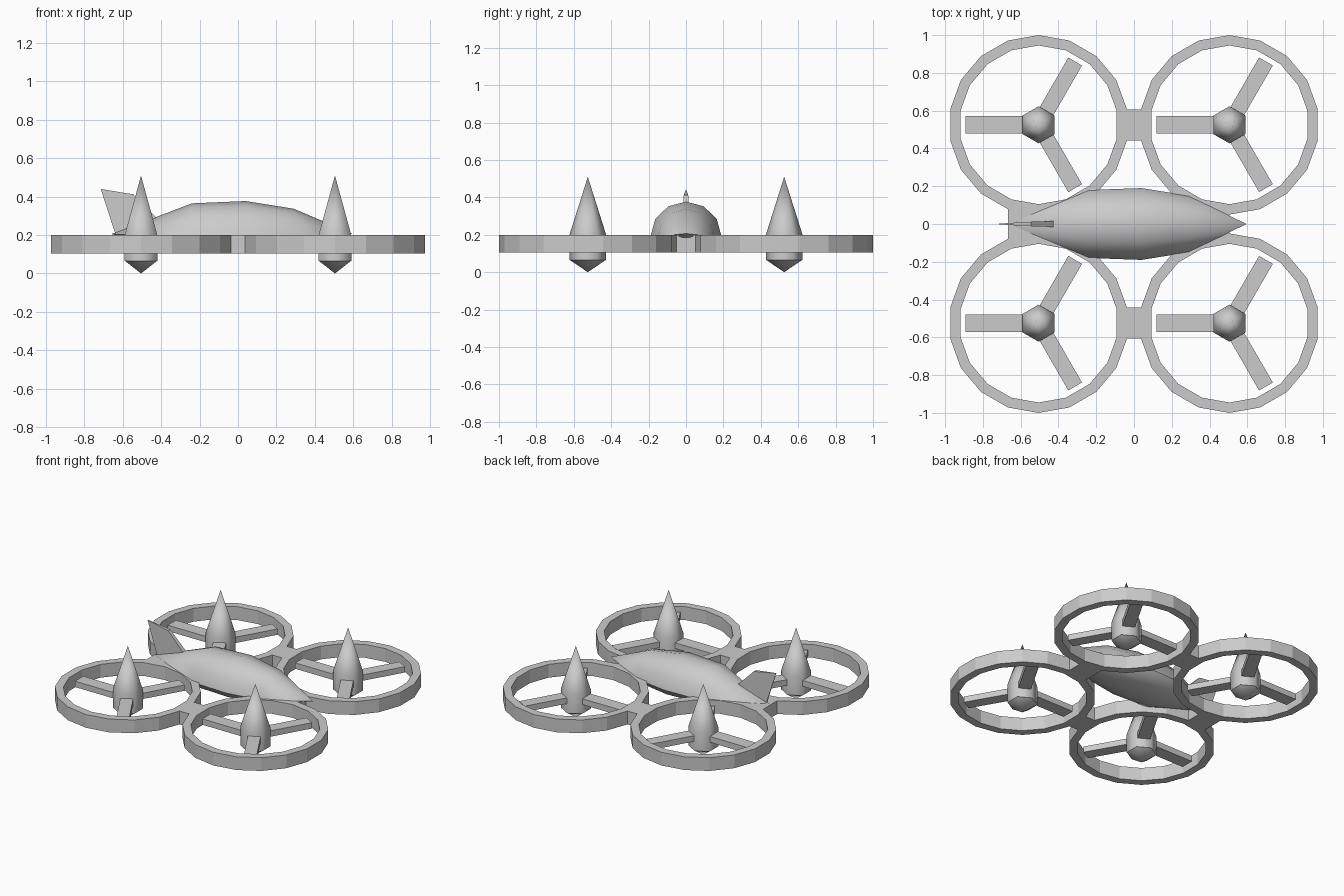
import bpy, bmesh, math
from mathutils import Matrix, Vector

cube = bpy.data.objects.get("Cube")
if cube:
    bpy.data.objects.remove(cube, do_unlink=True)

grey = bpy.data.materials.new("plain_grey")
grey.use_nodes = True
grey.diffuse_color = (0.6, 0.6, 0.6, 1)
grey.node_tree.nodes["Principled BSDF"].inputs["Base Color"].default_value = (0.6, 0.6, 0.6, 1)

RX, RY = 0.505, 0.525          # rotor centres
R_OUT, R_IN, SIDES = 0.475, 0.42, 18
Z0, Z1 = 0.105, 0.20           # duct height


def finish(name, bm, smooth=None):
    bmesh.ops.recalc_face_normals(bm, faces=bm.faces)
    mesh = bpy.data.meshes.new(name)
    bm.to_mesh(mesh)
    bm.free()
    mesh.materials.append(grey)
    obj = bpy.data.objects.new(name, mesh)
    bpy.context.collection.objects.link(obj)
    if smooth:
        bpy.ops.object.select_all(action='DESELECT')
        obj.select_set(True)
        bpy.context.view_layer.objects.active = obj
        bpy.ops.object.shade_smooth_by_angle(angle=math.radians(smooth))
    return obj


def loft(name, loops, smooth=None, closed=False, caps=True):
    """Skin a series of equal-length loops; a one-point loop is a tip."""
    bm = bmesh.new()
    rows = [[bm.verts.new(p) for p in loop] for loop in loops]
    pairs = list(zip(rows, rows[1:])) + ([(rows[-1], rows[0])] if closed else [])
    for a, b in pairs:
        n = max(len(a), len(b))
        for i in range(n):
            j = (i + 1) % n
            if len(a) == 1:
                bm.faces.new((a[0], b[i], b[j]))
            elif len(b) == 1:
                bm.faces.new((a[i], a[j], b[0]))
            else:
                bm.faces.new((a[i], a[j], b[j], b[i]))
    if caps and not closed:
        for row in (rows[0], rows[-1]):
            if len(row) > 2:
                bm.faces.new(row)
    return finish(name, bm, smooth)


def prism(name, outline, z0, z1):
    return loft(name, [[(x, y, z) for x, y in outline] for z in (z0, z1)])


def circle(cx, cy, z, r, n):
    # first vertex points along +y
    return [(cx + r * math.sin(math.tau * i / n), cy + r * math.cos(math.tau * i / n), z)
            for i in range(n)]


# Four ducted rotors
for end, sx in (("nose", 1), ("tail", -1)):
    for side, sy in (("left", 1), ("right", -1)):
        tag = f"{end}_{side}"
        cx, cy = sx * RX, sy * RY
        loft(f"duct_{tag}", [circle(cx, cy, Z0, R_OUT, SIDES), circle(cx, cy, Z1, R_OUT, SIDES),
                             circle(cx, cy, Z1, R_IN, SIDES), circle(cx, cy, Z0, R_IN, SIDES)],
             closed=True)
        # Six-sided spinner hub and its pointed underside
        loft(f"hub_{tag}", [circle(cx, cy, 0.065, 0.098, 6), circle(cx, cy, Z1, 0.098, 6),
                            [(cx, cy, 0.51)]], smooth=65)
        loft(f"hub_cap_{tag}", [circle(cx, cy, 0.065, 0.096, 6), [(cx, cy, 0.0)]], smooth=65)
        # Three flat blades
        for k, (angle, w) in enumerate(((180, 0.047), (60, 0.042), (-60, 0.042))):
            turn = Matrix.Rotation(math.radians(angle), 2)
            pts = [turn @ Vector(p) + Vector((cx, cy))
                   for p in ((0.03, -w), (0.387, -w), (0.387, w), (0.03, w))]
            prism(f"blade_{tag}_{k + 1}", pts, 0.13, 0.172)

# Blocks joining the ducts across the length
bx = RX - R_OUT * math.cos(math.radians(10))
by = R_OUT * math.sin(math.radians(10))
for side, sy in (("left", 1), ("right", -1)):
    c = sy * RY
    prism(f"long_bridge_{side}", [(-bx, c - by), (bx, c - by), (bx, c + by), (-bx, c + by)], Z0, Z1)

# Wedge blocks joining the ducts across the width
dx = R_OUT * math.sin(math.radians(20))
wide = RY - R_OUT * math.cos(math.radians(20))
thin = RY - R_OUT
for end, cx in (("nose", RX), ("tail", -RX)):
    prism(f"cross_bridge_{end}", [(cx - dx, -wide), (cx, -thin), (cx, thin), (cx - dx, wide)], Z0, Z1)


# Spindle body with a domed top and a shallow belly
def section(x, r, top):
    pts = []
    for i in range(12):
        a = math.tau * i / 12
        s = math.sin(a)
        pts.append((x, r * math.cos(a), 0.19 + s * (top if s > 0 else 0.42 * top)))
    return pts


loft("body", [[(-0.66, 0, 0.205)], section(-0.24, 0.18, 0.175), section(0.04, 0.19, 0.187),
              section(0.29, 0.15, 0.147), [(0.595, 0, 0.207)]], smooth=40)

# Swept tail fin, thick at the leading edge and thin at the trailing edge
fin = [(-0.715, 0.002, 0.44), (-0.545, 0.012, 0.412), (-0.42, 0.016, 0.285),
       (-0.43, 0.016, 0.21), (-0.64, 0.004, 0.21)]
loft("tail_fin", [[(x, s * t, z) for x, t, z in fin] for s in (-1, 1)])
